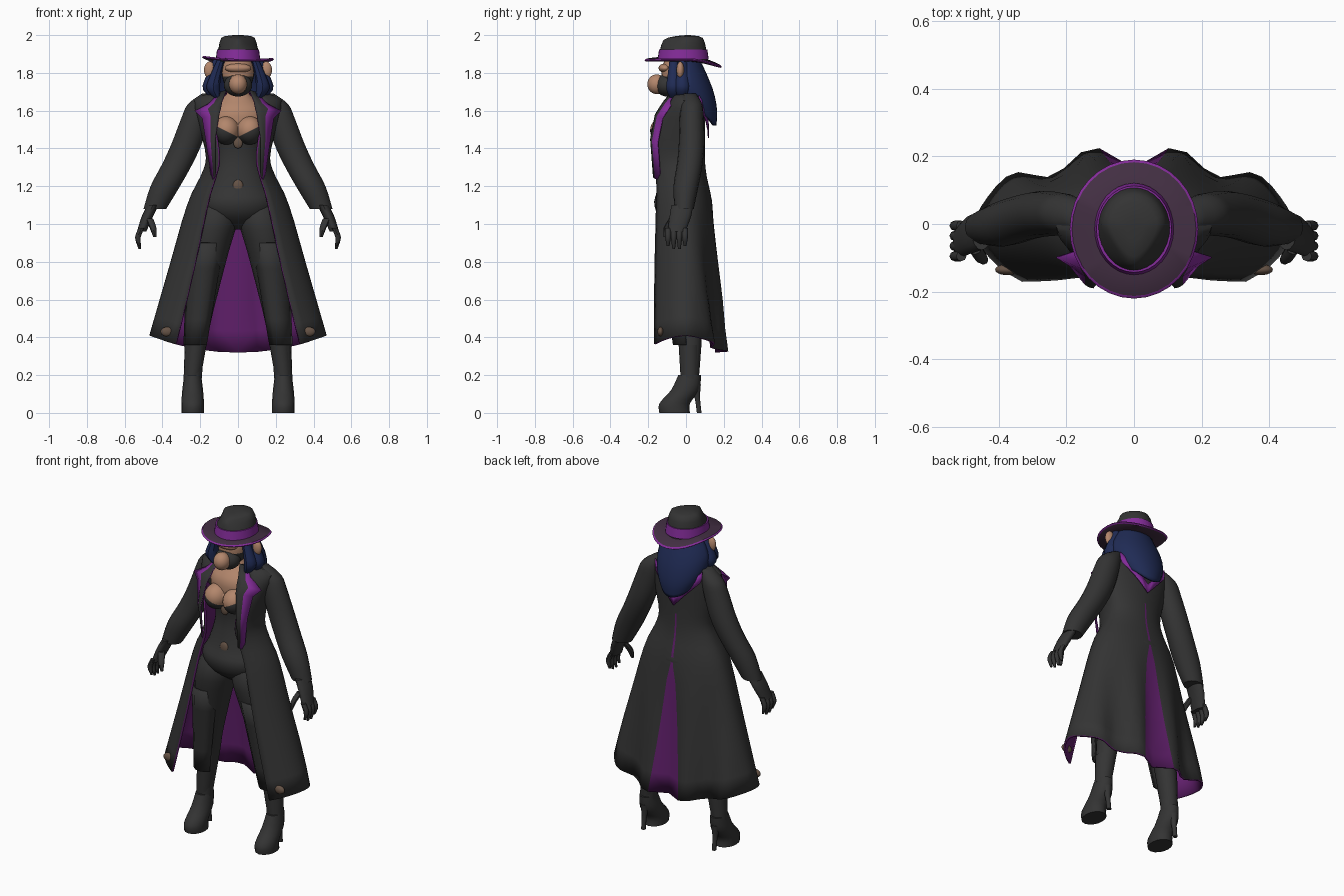
import bpy, bmesh
from math import sin, cos, pi, radians, hypot, sqrt
from mathutils import Matrix, Vector

cube = bpy.data.objects.get("Cube")
if cube:
    bpy.data.objects.remove(cube, do_unlink=True)


def material(name, red, green, blue):
    colour = (red, green, blue, 1)
    mat = bpy.data.materials.new(name)
    mat.use_nodes = True
    mat.diffuse_color = colour
    mat.node_tree.nodes["Principled BSDF"].inputs["Base Color"].default_value = colour
    return mat


CHARCOAL = material("charcoal", .034, .034, .034)
PURPLE = material("bright_purple", .23, .025, .32)
LINING = material("lining_purple", .12, .014, .15)
PLUM = material("brim_plum", .055, .028, .055)
SKIN = material("skin", .45, .24, .15)
NAVY = material("navy_hair", .014, .024, .09)
BROWN = material("worn_brown", .13, .085, .06)


def finish(bm, name, mats, mirror, thickness=0):
    """Turn a bmesh into a smooth shaded object."""
    mesh = bpy.data.meshes.new(name)
    bm.to_mesh(mesh)
    bm.free()
    for mat in mats:
        mesh.materials.append(mat)
    obj = bpy.data.objects.new(name, mesh)
    bpy.context.collection.objects.link(obj)
    if mirror:
        obj.modifiers.new("mirror", "MIRROR")
    if thickness:
        shell = obj.modifiers.new("thickness", "SOLIDIFY")
        shell.thickness = thickness
        shell.material_offset = shell.material_offset_rim = len(mats) - 1
    bpy.ops.object.select_all(action="DESELECT")
    obj.select_set(True)
    bpy.context.view_layer.objects.active = obj
    bpy.ops.object.shade_smooth_by_angle(angle=radians(45))


def paint(bm, rule, cuts):
    """Slice along planes, then give faces the second colour where the rule holds."""
    for point, normal in cuts:
        everything = [*bm.verts, *bm.edges, *bm.faces]
        bmesh.ops.bisect_plane(bm, geom=everything, plane_co=point, plane_no=normal)
    bmesh.ops.recalc_face_normals(bm, faces=bm.faces)
    for face in bm.faces:
        face.material_index = int(rule(face.calc_center_median()))


def nowhere(centre):
    return False


def blend(keys, steps=3):
    """Run a smooth curve through key tuples."""
    keys = [Vector(key) for key in keys]
    padded = [keys[0], *keys, keys[-1]]
    result = []
    for a, b, c, d in zip(padded, padded[1:], padded[2:], padded[3:]):
        for step in range(steps):
            t = step / steps
            start, end = (c - a) / 2, (d - b) / 2
            result.append(b + start * t + (3 * (c - b) - 2 * start - end) * t ** 2
                          + (2 * (b - c) + start + end) * t ** 3)
    return result + [keys[-1]]


def limb(name, rings, mats, ratio=1, rule=nowhere, mirror=True, sides=16, shape=Vector, cuts=()):
    """Skin level ellipses given as x, y, z and half width; ratio is depth to width."""
    bm = bmesh.new()
    loops = []
    for x, y, z, r in rings:
        turns = [2 * pi * i / sides for i in range(sides)]
        loops.append([bm.verts.new(shape((x + r * cos(a), y + r * ratio * sin(a), z)))
                      for a in turns])
    for low, high in zip(loops, loops[1:]):
        for i in range(sides):
            j = (i + 1) % sides
            bm.faces.new((low[i], low[j], high[j], high[i]))
    bm.faces.new(loops[0])
    bm.faces.new(loops[-1])
    paint(bm, rule, cuts)
    finish(bm, name, mats, mirror)


def turned(name, profile, mats, ratio, rule=nowhere, shape=Vector, cuts=()):
    """A central part from a profile of height and half width."""
    rings = [(0, -.015, z, r) for z, r in profile]
    limb(name, rings, mats, ratio, rule, mirror=False, sides=32, shape=shape, cuts=cuts)


def sheet(name, rows, mats, thickness, accent_below=0):
    """Skin mirrored open rows, top to bottom; the last column may be an accent."""
    bm = bmesh.new()
    grid = [[bm.verts.new(point) for point in row] for row in rows]
    for high, low in zip(grid, grid[1:]):
        for i in range(len(high) - 1):
            face = bm.faces.new((high[i], low[i], low[i + 1], high[i + 1]))
            is_last = i == len(high) - 2
            face.material_index = int(is_last and face.calc_center_median().z < accent_below)
    finish(bm, name, mats, True, thickness)


def ball(name, centre, size, mats, rule=nowhere, mirror=False, cuts=()):
    bm = bmesh.new()
    place = Matrix.Translation(centre) @ Matrix.Diagonal((*size, 1))
    bmesh.ops.create_uvsphere(bm, u_segments=24, v_segments=16, radius=1, matrix=place)
    paint(bm, rule, cuts)
    finish(bm, name, mats, mirror)


# Torso and bust with a low neckline
def neckline(centre):
    return centre.z > 1.46 + .5 * abs(centre.x) and centre.y < .04


NECK_CUTS = [((0, 0, 1.46), (side, 0, 2)) for side in (-1, 1)]
body = [(.97, .05), (1.04, .17), (1.12, .205), (1.2, .165), (1.35, .125), (1.5, .15),
        (1.6, .15), (1.66, .09), (1.7, .055), (1.78, .055)]
turned("torso", blend(body), [CHARCOAL, SKIN], .75, neckline, cuts=NECK_CUTS)
ball("bust", (.062, -.11, 1.495), (.07, .08, .075), [CHARCOAL, SKIN], neckline, True, NECK_CUTS)
ball("belly_patch", (0, -.132, 1.2), (.028, .012, .034), [BROWN])
ball("chest_patch", (0, -.13, 1.43), (.025, .012, .03), [BROWN])

# Head, muzzle and ears
ball("head", (0, -.045, 1.8), (.085, .085, .11), [CHARCOAL, SKIN],
     lambda centre: centre.z > 1.78 and centre.y < -.05,
     cuts=[((0, 0, 1.78), (0, 0, 1)), ((0, -.05, 0), (0, 1, 0))])
ball("jaw", (0, -.1, 1.735), (.075, .065, .06), [CHARCOAL])
ball("muzzle", (0, -.155, 1.74), (.048, .05, .052), [SKIN])
ball("brow", (0, -.11, 1.825), (.07, .035, .025), [SKIN])
ball("ear", (.15, -.03, 1.815), (.03, .02, .045), [SKIN], mirror=True)

# Hair: back fall coming to a point, and side locks
hair = []
for z, width, depth in blend([(1.88, .1, .07), (1.72, .155, .14), (1.6, .16, .165), (1.52, .13, .16)]):
    fall = 1.88 - z
    turns = [i * pi / 16 for i in range(9)]
    hair.append([(width * cos(a), depth * sin(a), 1.88 - fall * (.6 + .4 * sin(a))) for a in turns])
sheet("back_hair", hair, [NAVY], .02)
for name, y, x in (("side_lock", -.02, .14), ("front_lock", -.065, .12)):
    lock = [(x - .03, y, 1.87, .02), (x, y, 1.78, .03), (x + .01, y, 1.71, .035),
            (x - .03, y, 1.64, .004)]
    limb(name, blend(lock), [NAVY], 1.1, sides=8)


# Hat: crown pinched at the front, ribbon and drooping brim
def pinch(point):
    x, y, z = point
    amount = max(0, -y / .14) * max(0, min(1, (z - 1.92) / .05))
    return Vector((x * (1 - .6 * amount), y, z - amount / 80))


def droop(point):
    x, y, z = point
    return Vector((x, y, z + .3 * x * x - max(0, y) ** 2 - .03 * x))


turned("hat_crown", [(1.86, .11), (1.92, .107), (1.96, .1), (1.985, .09), (1.995, .07), (2, .03)],
       [CHARCOAL], 1.15, shape=pinch)
turned("hat_ribbon", [(1.87, .118), (1.925, .111)], [PURPLE], 1.15)
turned("hat_brim", [(1.86, .1), (1.86, .183), (1.867, .19), (1.874, .183), (1.874, .1)],
       [PLUM, PURPLE], 1.08, lambda centre: hypot(centre.x, centre.y + .015) > .17, droop)

# Long open coat: fitted above, flared and folded below, with a pleat at the back
COLUMNS = 18
fit = [(1.7, .1, .07, .08), (1.655, .23, .1, .1), (1.5, .2, .2, .1), (1.35, .17, .22, .1),
       (1.25, .2, .2, .11), (1.1, .27, .2, .14), (.75, .36, .22, .17), (.32, .47, .24, .2)]
coat = []
for z, width, front, back in blend(fit):
    flare = max(0, (1.1 - z) / .78)
    first, last = .65 + .13 * flare, pi - .03 - .19 * sqrt(flare)
    turns = [first + (last - first) * i / COLUMNS for i in range(COLUMNS + 1)] + [pi]
    row = []
    for a in turns:
        x, y = width * sin(a), -cos(a) * (front if cos(a) > 0 else back)
        fold = -.035 * flare * cos(8 * pi * x) * max(0, -cos(a))
        row.append((x, y + fold, z + .09 * flare * sin(a) ** 2))
    row[-1] = (0, *row[-1][1:])
    coat.append(row)
sheet("coat", coat, [CHARCOAL, LINING], .012, accent_below=1.4)
ball("hem_patch", (.375, -.135, .43), (.035, .016, .025), [BROWN], mirror=True)

# Notched lapels with a bright border, and the pointed collar trim behind
lapel = []
for z, inner, outer, y in [(1.71, .06, .13, -.07), (1.65, .085, .17, -.12), (1.62, .09, .23, -.14),
                           (1.58, .1, .19, -.165), (1.45, .12, .17, -.19), (1.25, .12, .14, -.175)]:
    lapel.append([(inner + (outer - inner) * t, y + .04 * t * t, z - .02 * t)
                  for t in (0, .25, .5, 1)])
sheet("lapel", lapel, [CHARCOAL, PURPLE], .006, accent_below=2)
trim = [[(.16 * u, .122 - .05 * u * u, 1.51 + .17 * u - drop) for u in (1, .75, .5, .25, 0)]
        for drop in (0, .055)]
sheet("back_collar_trim", trim, [PURPLE], .006)

# Sleeves and gloved hands
sleeve = [(.15, .02, 1.69, .04), (.2, .03, 1.635, .065), (.225, .03, 1.56, .075), (.27, .03, 1.43, .08),
          (.32, .02, 1.32, .08), (.385, 0, 1.2, .078), (.44, -.01, 1.08, .06)]
limb("sleeve", blend(sleeve), [CHARCOAL], .85)
ball("cuff_patch", (.445, -.01, 1.18), (.015, .02, .02), [BROWN], mirror=True)
palm = [(.45, -.02, 1.1, .03), (.48, -.03, 1.04, .03), (.51, -.05, .96, .025)]
limb("palm", blend(palm), [CHARCOAL], 1.9)
for i, name in enumerate(("index", "middle", "ring", "little")):
    y, tip = .03 * i - .095, .86 + .015 * abs(i - 1.5)
    finger = [(.51, y, .98, .015), (.53, y, .93, .015), (.52, y, tip, .007)]
    limb(name + "_finger", blend(finger), [CHARCOAL], sides=8)
thumb = [(.47, -.07, 1.03, .02), (.45, -.1, .98, .018), (.44, -.11, .93, .008)]
limb("thumb", blend(thumb), [CHARCOAL], sides=8)

# Legs with hanging front panels
leg = [(.11, -.02, 1.13, .07), (.12, -.025, 1.02, .115), (.15, -.02, .85, .1), (.18, 0, .6, .065),
       (.21, .02, .45, .06), (.24, .02, .2, .045)]
limb("leg", blend(leg), [CHARCOAL], 1.1)
panel = []
for t in (0, .25, .5, .75, 1):
    r = .11 - .04 * t
    panel.append([(.16 + .06 * t + r * sin(a), .03 * t - .015 - r * 1.2 * cos(a), .9 - .54 * t)
                  for a in (-.9, -.4, 0, .4, .9, 1.4)])
sheet("leg_panel", panel, [CHARCOAL], .008)

# Heeled boots
limb("boot_shaft", [(.23, .02, .36, .052), (.24, .02, .18, .048)], [CHARCOAL])
foot = [(.24, .02, .2, .045), (.24, -.005, .12, .055), (.24, -.06, .05, .06), (.24, -.06, 0, .06)]
limb("boot_foot", blend(foot), [CHARCOAL], 1.35)
heel = [(.24, .05, .15, .03), (.24, .06, .08, .015), (.24, .07, 0, .013)]
limb("boot_heel", blend(heel), [CHARCOAL], sides=10)
